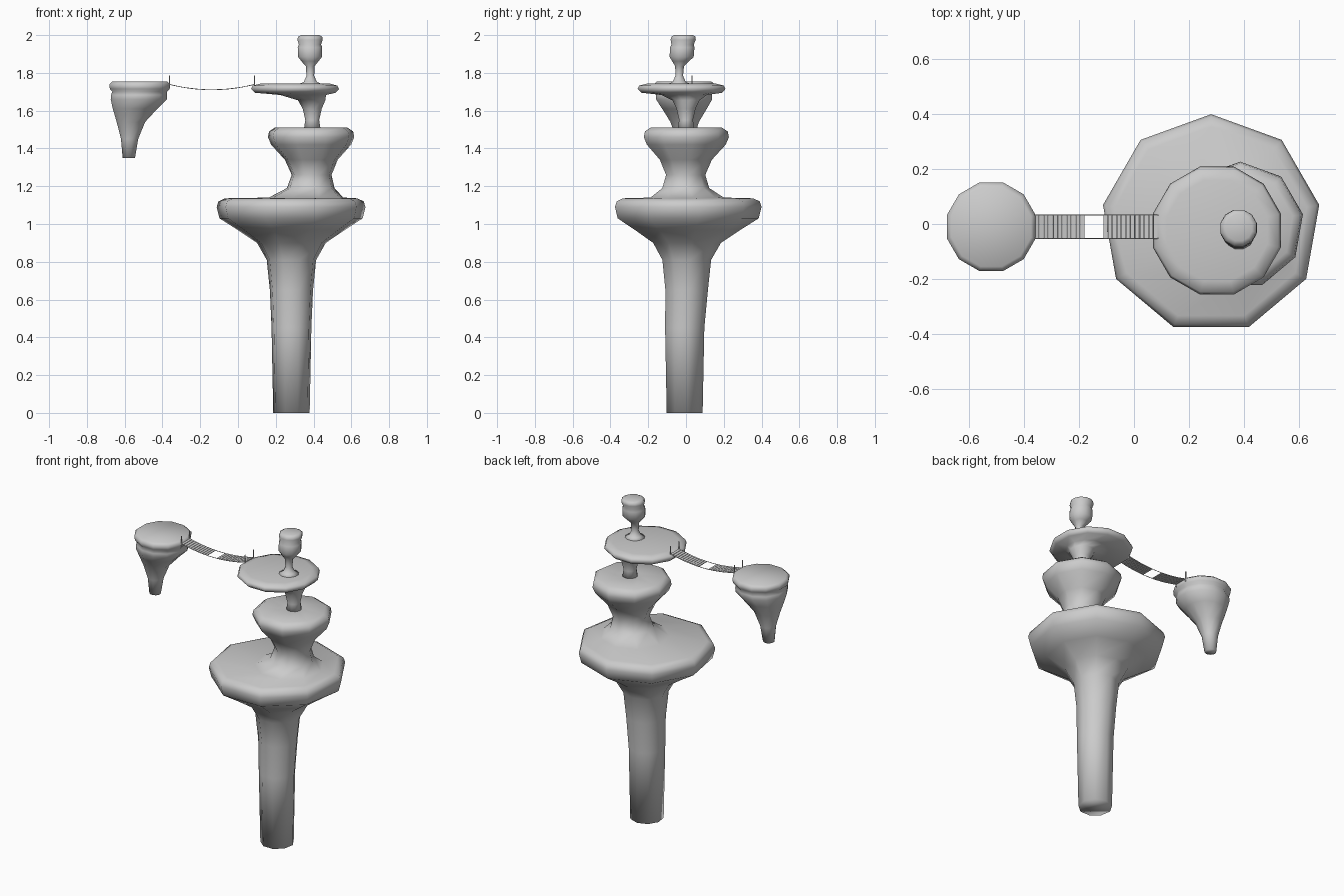
import bpy, bmesh
from math import cos, sin, radians, tau, atan
from mathutils import Vector, Matrix

if "Cube" in bpy.data.objects:
    bpy.data.objects.remove(bpy.data.objects["Cube"])


def finish(name, bm, smooth):
    bmesh.ops.recalc_face_normals(bm, faces=bm.faces[:])
    me = bpy.data.meshes.new(name)
    bm.to_mesh(me)
    bm.free()
    for p in me.polygons:
        p.use_smooth = smooth
    ob = bpy.data.objects.new(name, me)
    bpy.context.collection.objects.link(ob)
    return ob


def loft(name, sides, phase, rings):
    """Stack of polygon rings (cx, cy, z, r), capped at both ends."""
    bm = bmesh.new()
    prev = None
    for i, (cx, cy, z, r) in enumerate(rings):
        ring = [bm.verts.new((cx + r * cos(radians(phase) + tau * k / sides),
                              cy + r * sin(radians(phase) + tau * k / sides), z))
                for k in range(sides)]
        if prev:
            for k in range(sides):
                n = (k + 1) % sides
                bm.faces.new((prev[k], prev[n], ring[n], ring[k]))
        if i in (0, len(rings) - 1):
            bm.faces.new(ring)
        prev = ring
    return finish(name, bm, True)


# trunk, broad lower platform and waisted second tier
loft("trunk_and_lower_tiers", 9, 90, [
    (.283, -.01, 0, .098), (.283, -.01, .45, .107), (.283, 0, .65, .116),
    (.283, 0, .81, .133), (.283, 0, .9, .185), (.282, 0, .97, .29),
    (.281, 0, 1.03, .385), (.281, 0, 1.09, .4), (.281, 0, 1.12, .39),
    (.281, 0, 1.136, .355), (.36, 0, 1.14, .20), (.385, -.005, 1.19, .128),
    (.39, -.005, 1.26, .107), (.388, -.005, 1.34, .142), (.387, -.005, 1.42, .215),
    (.387, -.005, 1.46, .232), (.387, -.005, 1.49, .226), (.387, -.005, 1.51, .195),
    (.39, 0, 1.508, .06)])

# thin disc on its own stem
loft("upper_disc", 12, 15, [
    (.393, 0, 1.5, .046), (.393, 0, 1.55, .038), (.393, 0, 1.61, .052),
    (.39, 0, 1.655, .075), (.345, -.01, 1.683, .125), (.303, -.022, 1.695, .222),
    (.302, -.024, 1.715, .241), (.302, -.024, 1.733, .232), (.303, -.024, 1.743, .19)])

# little knob at the very top
loft("top_knob", 12, 15, [
    (.383, -.035, 1.738, .07), (.383, -.036, 1.752, .036), (.383, -.036, 1.785, .021),
    (.382, -.034, 1.835, .024), (.381, -.028, 1.862, .047), (.381, -.023, 1.885, .066),
    (.381, -.02, 1.935, .067), (.381, -.018, 1.95, .061), (.381, -.015, 1.975, .069),
    (.382, -.013, 1.992, .066), (.382, -.013, 2.0, .05)])

# floating side platform
loft("side_platform", 12, 15, [
    (-.578, -.005, 1.35, .034), (-.574, -.005, 1.45, .047), (-.567, -.007, 1.54, .078),
    (-.545, -.008, 1.61, .122), (-.525, -.01, 1.66, .154), (-.524, -.01, 1.683, .154),
    (-.52, -.01, 1.7, .15), (-.52, -.01, 1.715, .164), (-.52, -.01, 1.74, .167),
    (-.52, -.01, 1.754, .15)])

# rope bridge: ends, sides and sagging curve
X0, X1 = -.362, .087
SIDES = (-.052, .032)


def sag(x):
    t = (2 * x - X0 - X1) / (X1 - X0)
    return 1.711 + .028 * t * t


# planks, with a run missing near the middle
bm = bmesh.new()
count = 27
step = (X1 - X0) / count
for i in range(count):
    x = X0 + (i + .5) * step
    if -.18 < x < -.105:
        continue
    slope = (sag(x + .01) - sag(x - .01)) / .02
    m = (Matrix.Translation((x, -.01, sag(x))) @ Matrix.Rotation(-atan(slope), 4, 'Y')
         @ Matrix.Diagonal((step * .88, .082, .004, 1)))
    bmesh.ops.create_cube(bm, size=1, matrix=m)
finish("bridge_planks", bm, False)

# ropes under the plank ends
cu = bpy.data.curves.new("bridge_ropes", 'CURVE')
cu.dimensions = '3D'
cu.bevel_depth = .0018
cu.bevel_resolution = 1
for y in SIDES:
    sp = cu.splines.new('POLY')
    sp.points.add(16)
    for i, p in enumerate(sp.points):
        x = X0 + (X1 - X0) * i / 16
        p.co = (x, y, sag(x), 1)
bpy.context.collection.objects.link(bpy.data.objects.new("bridge_ropes", cu))

# corner posts
bm = bmesh.new()
for x in (X0, X1):
    for y in SIDES:
        bmesh.ops.create_cone(bm, cap_ends=True, segments=8, radius1=.003, radius2=.003,
                              depth=.065, matrix=Matrix.Translation((x, y, 1.754)))
finish("bridge_posts", bm, False)
